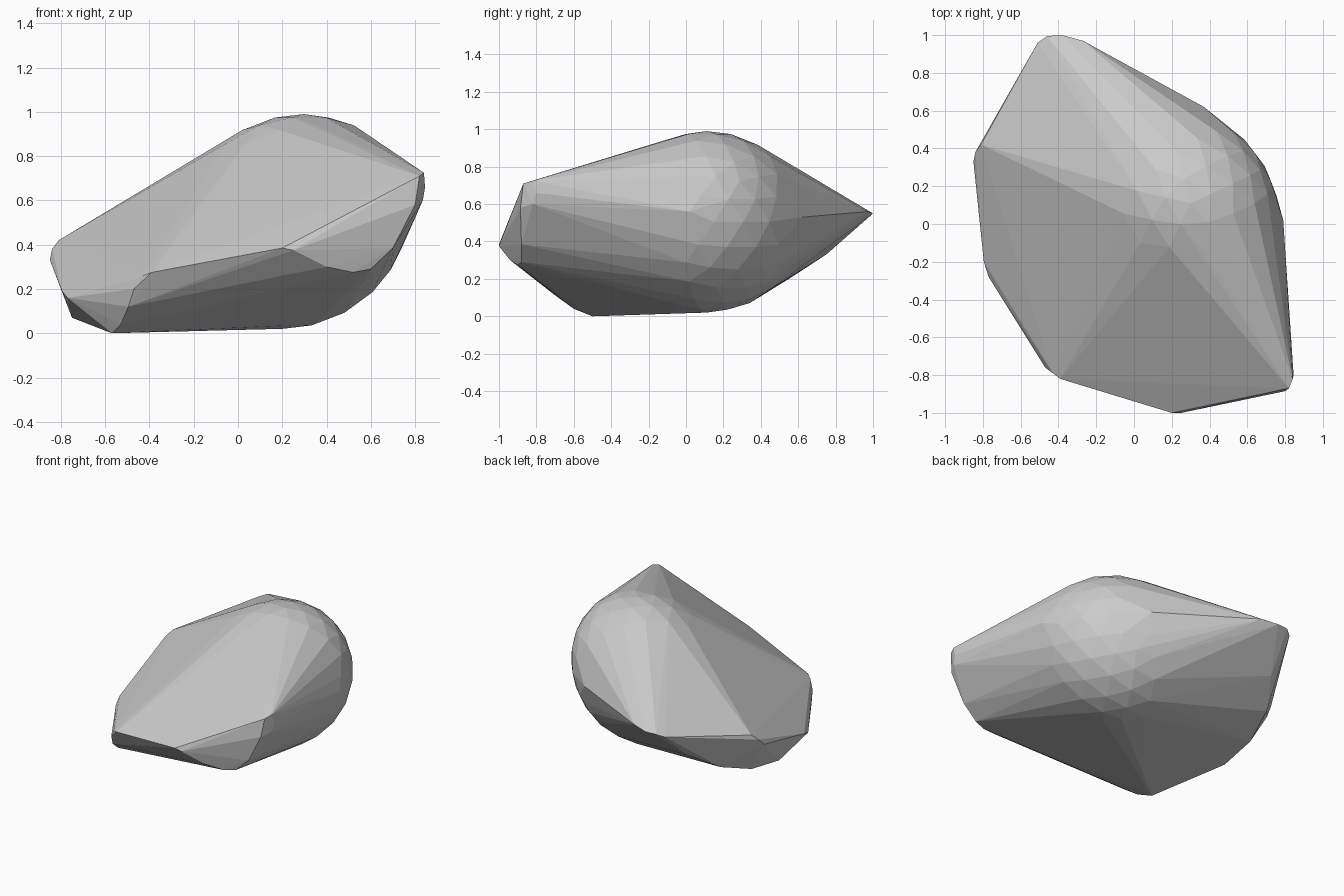
import bpy, bmesh
from mathutils import Vector, Matrix
from math import radians

if "Cube" in bpy.data.objects:
    bpy.data.objects.remove(bpy.data.objects["Cube"])

bm = bmesh.new()

# Rounded core: slightly sheared ellipsoid, long axis towards front right
turn = Matrix.Rotation(radians(-45), 4, 'Z')
size = Matrix.Diagonal((0.56, 0.475, 0.485, 1))
shear = Matrix.Identity(4)
shear[0][2] = 0.1
bmesh.ops.create_icosphere(
    bm, subdivisions=3, radius=1,
    matrix=Matrix.Translation((0.25, 0.11, 0.505)) @ shear @ turn @ size)

# Worn corners of the stone
corners = {
    "back_tip": [(-.51, .96, .53), (-.46, .995, .55), (-.38, 1, .55), (-.27, .97, .56)],
    "left": [(-.85, .33, .33), (-.84, .38, .38), (-.81, .42, .42)],
    "left_lower_arc": [(-.53, .75, .33), (-.66, .55, .2), (-.73, .3, .11),
                       (-.75, .02, .07), (-.77, -.28, .16), (-.795, -.2, .19)],
    "front_left_arc": [(-.39, -.82, .275), (-.43, -.79, .26), (-.47, -.76, .2),
                       (-.495, -.71, .12), (-.53, -.6, .04), (-.57, -.5, 0)],
    "front_right_arc": [(.2, -1, .385), (.25, -1, .375), (.4, -.94, .3), (.52, -.9, .275),
                        (.6, -.88, .29), (.7, -.88, .385), (.8, -.885, .58)],
    "right_tip": [(.82, -.87, .71), (.84, -.82, .725), (.845, -.8, .66), (.835, -.82, .6)],
    "right_bulge": [(.79, .02, .56), (.37, .62, .53)],
}
for pts in corners.values():
    for p in pts:
        bm.verts.new(Vector(p))

# Stretch one convex skin over core and corners
res = bmesh.ops.convex_hull(bm, input=bm.verts[:], use_existing_faces=False)
junk = {g for k in ("geom_interior", "geom_unused") for g in res[k]
        if isinstance(g, bmesh.types.BMVert)}
bmesh.ops.delete(bm, geom=list(junk), context='VERTS')
loose = [v for v in bm.verts if not v.link_faces]
bmesh.ops.delete(bm, geom=loose, context='VERTS')
bmesh.ops.recalc_face_normals(bm, faces=bm.faces[:])

mesh = bpy.data.meshes.new("stone")
bm.to_mesh(mesh)
bm.free()
stone = bpy.data.objects.new("stone", mesh)
bpy.context.collection.objects.link(stone)
